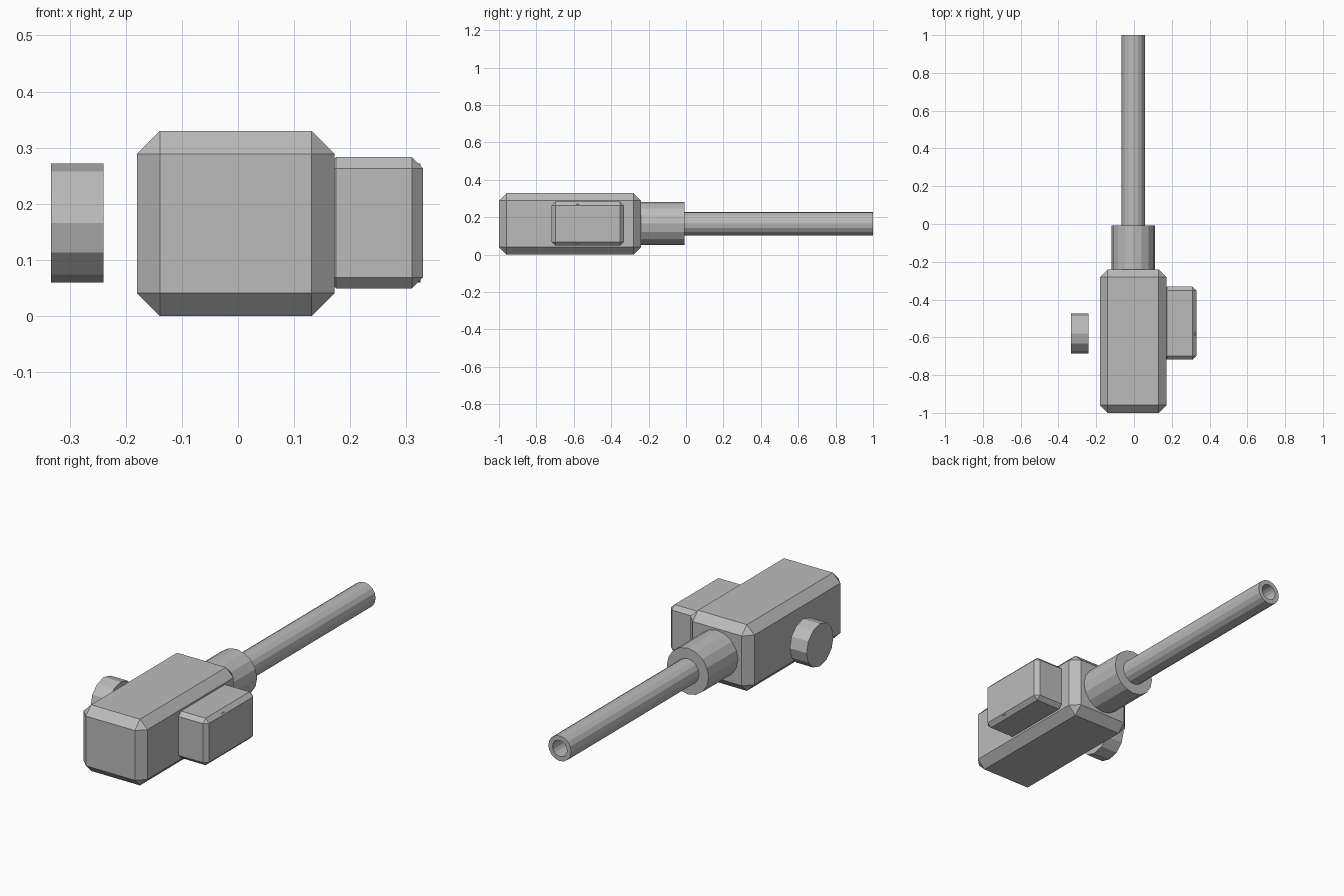
import bpy, bmesh, math
from mathutils import Matrix

if "Cube" in bpy.data.objects:
    bpy.data.objects.remove(bpy.data.objects["Cube"])

CX, CZ = -0.004, 0.166   # shared centre line of the model
grey = bpy.data.materials.new("light grey")
grey.diffuse_color = (0.5, 0.5, 0.5, 1)
grey.use_nodes = True
grey.node_tree.nodes["Principled BSDF"].inputs["Base Color"].default_value = grey.diffuse_color


def finish(name, bm):
    bmesh.ops.recalc_face_normals(bm, faces=bm.faces[:])
    me = bpy.data.meshes.new(name)
    bm.to_mesh(me)
    bm.free()
    me.materials.append(grey)
    ob = bpy.data.objects.new(name, me)
    bpy.context.collection.objects.link(ob)
    return ob


def chamfered_box(name, lo, hi, chamfer):
    bm = bmesh.new()
    bmesh.ops.create_cube(bm, size=1)
    for v in bm.verts:
        v.co = [(a + b) / 2 + c * (b - a) for a, b, c in zip(lo, hi, v.co)]
    bmesh.ops.bevel(bm, geom=bm.edges[:], offset=chamfer, segments=1,
                    affect='EDGES', offset_type='OFFSET')
    return finish(name, bm)


def lathe_y(name, profile, sides):
    """Spin (radius, y) points around the centre line along y."""
    bm = bmesh.new()
    rings = []
    for r, y in profile:
        rings.append([bm.verts.new((CX + r * math.cos(2 * math.pi * i / sides), y,
                                    CZ + r * math.sin(2 * math.pi * i / sides)))
                      for i in range(sides)])
    for a, b in zip(rings, rings[1:]):
        for i in range(sides):
            j = (i + 1) % sides
            bm.faces.new((a[i], a[j], b[j], b[i]))
    bm.faces.new(rings[0])
    bm.faces.new(rings[-1])
    return finish(name, bm)


# main housing and side box
chamfered_box("housing", (-0.18, -1, 0), (0.172, -0.24, 0.33), 0.041)
chamfered_box("side_box", (0.155, -0.718, 0.049), (0.33, -0.332, 0.283), 0.02)

# collar and hollow barrel
lathe_y("collar", [(0.115, -0.26), (0.115, -0.008)], 16)
lathe_y("barrel", [(0.063, -0.05), (0.063, 1), (0.04, 1), (0.04, 0.0)], 16)

# pair of side discs, mirrored about the centre line (right one sits in the side box)
for name, side in (("left_disc", -1), ("right_disc", 1)):
    bm = bmesh.new()
    bmesh.ops.create_cone(bm, cap_ends=True, segments=12, radius1=0.106,
                          radius2=0.106, depth=0.093,
                          matrix=Matrix.Translation((CX + side * 0.2825, -0.58, CZ))
                          @ Matrix.Rotation(math.pi / 2, 4, 'Y'))
    finish(name, bm)
